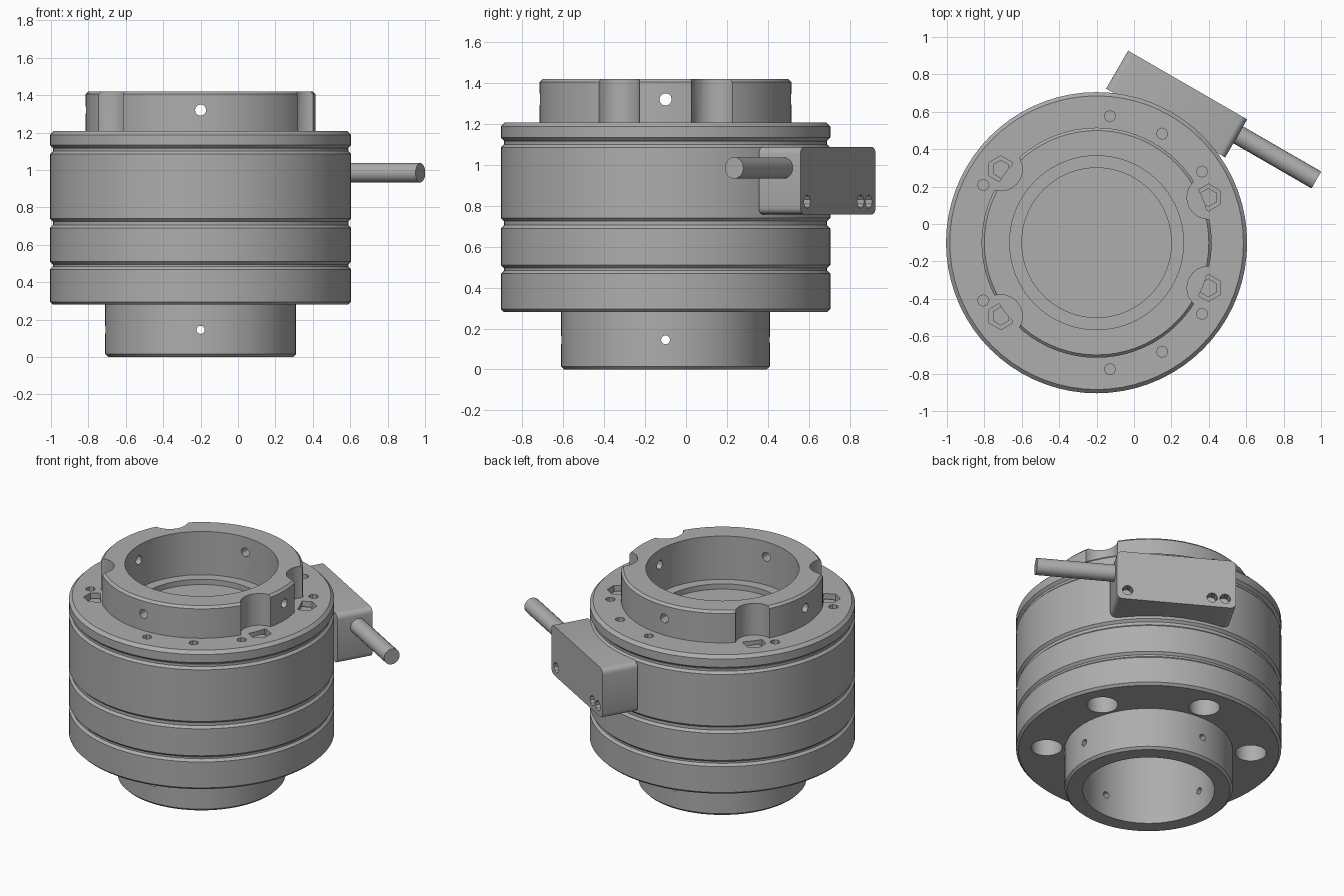
import bpy, bmesh
from math import sin, cos, pi, radians
from mathutils import Matrix, Vector

cube = bpy.data.objects.get("Cube")
if cube:
    bpy.data.objects.remove(cube, do_unlink=True)

AXIS = Vector((-0.2, -0.1, 0))      # centre line of the turned body
R = 0.805                           # body radius

metal = bpy.data.materials.new("grey metal")
metal.use_nodes = True
GREY = (0.42, 0.42, 0.42, 1)
metal.diffuse_color = GREY
metal.node_tree.nodes["Principled BSDF"].inputs["Base Color"].default_value = GREY


def finish(name, bm):
    bmesh.ops.recalc_face_normals(bm, faces=bm.faces)
    mesh = bpy.data.meshes.new(name)
    bm.to_mesh(mesh)
    bm.free()
    mesh.materials.append(metal)
    ob = bpy.data.objects.new(name, mesh)
    bpy.context.collection.objects.link(ob)
    return ob


def lathe(name, profile, n=72):
    """Revolve a closed (radius, z) outline about the body axis."""
    bm = bmesh.new()
    rings = [[bm.verts.new(AXIS + Vector((r * cos(2 * pi * i / n), r * sin(2 * pi * i / n), z)))
              for i in range(n)] for r, z in profile]
    for a, b in zip(rings, rings[1:] + rings[:1]):
        for i in range(n):
            j = (i + 1) % n
            bm.faces.new((a[i], a[j], b[j], b[i]))
    return finish(name, bm)


def rod(name, centre, direction, r, length, n=24):
    bm = bmesh.new()
    turn = Vector(direction).to_track_quat('Z', 'Y').to_matrix().to_4x4()
    bmesh.ops.create_cone(bm, cap_ends=True, segments=n, radius1=r, radius2=r, depth=length,
                          matrix=Matrix.Translation(centre) @ turn)
    return finish(name, bm)


def polar(angle, r, z):
    a = radians(angle)
    return AXIS + Vector((r * cos(a), r * sin(a), z))


def cut(ob, cutters):
    for c in cutters:
        m = ob.modifiers.new("cut", 'BOOLEAN')
        m.operation, m.solver, m.object = 'DIFFERENCE', 'EXACT', c
    bpy.context.view_layer.update()
    mesh = bpy.data.meshes.new_from_object(ob.evaluated_get(bpy.context.evaluated_depsgraph_get()))
    ob.modifiers.clear()
    ob.data = mesh
    for c in cutters:
        bpy.data.objects.remove(c, do_unlink=True)


def band(inner, outer, low, high, c=0.015):
    """Ring outline with chamfered outer edges."""
    return [(inner, low), (outer - c, low), (outer, low + c),
            (outer, high - c), (outer - c, high), (inner, high)]


def cross_holes(z, r):
    return [rod("cutter", AXIS + Vector((0, 0, z)), d, r, 3, 12) for d in ((1, 0, 0), (0, 1, 0))]


# Lower hub: bored collar under a drilled flange
hub = lathe("lower_flange", band(0.4, R, 0.28, 0.483))
cut(hub, [rod("cutter", polar(23 + 60 * k, 0.62, 0.3), (0, 0, 1), 0.095, 0.25) for k in range(6)])
collar = lathe("lower_collar", band(0.4, 0.51, 0, 0.3))
cut(collar, cross_holes(0.145, 0.022))

# Stacked body rings, with a narrower core showing in the grooves
core = lathe("inner_core", band(0.4, R - 0.015, 0.45, 1.13))
spacer = lathe("middle_ring", band(0.45, R, 0.495, 0.705))
housing = lathe("main_housing", band(0.45, R, 0.725, 1.1))

# Upper flange with bolt pockets and small tapped holes
BOLTS = (22, -22, 142.5, 217.5)
upper = lathe("upper_flange", band(0.49, R, 1.113, 1.208, 0.02))
pockets = [rod("cutter", polar(a, 0.645, 1.2), (0, 0, 1), 0.072, 0.12, 6) for a in BOLTS]
pockets += [rod("cutter", polar(s * a, 0.68, 1.21), (0, 0, 1), 0.03, 0.1, 8)
            for a in (34, 59, 84, 153) for s in (1, -1)]
cut(upper, pockets)
for k, a in enumerate(BOLTS):
    rod(f"bolt_{k + 1}", polar(a, 0.645, 1.15), (0, 0, 1), 0.05, 0.06, 6)

# Upper collar, scalloped around the bolts
ring = lathe("upper_collar", band(0.465, 0.615, 1.13, 1.42))
cut(ring, [rod("cutter", polar(a, 0.645, 1.4), (0, 0, 1), 0.115, 0.384) for a in BOLTS]
    + cross_holes(1.32, 0.03))

# Disc closing the bore
rod("bore_floor", AXIS + Vector((0, 0, 1.075)), (0, 0, 1), 0.48, 0.04, 72)

# Connector block on the back left side
out = Vector((cos(radians(60)), sin(radians(60)), 0))
along = Vector((out.y, -out.x, 0))
bm = bmesh.new()
bmesh.ops.create_cube(bm, size=1, matrix=Matrix.Diagonal((0.735, 0.235, 0.33, 1)))
bmesh.ops.bevel(bm, geom=[e for e in bm.edges if abs(e.verts[0].co.y - e.verts[1].co.y) > 0.1],
                offset=0.035, segments=4, profile=0.5, affect='EDGES')
bmesh.ops.transform(bm, verts=bm.verts, matrix=Matrix.Translation(
    AXIS + out * 0.856 + Vector((0, 0, 0.923))) @ Matrix.Rotation(radians(-30), 4, 'Z'))
block = finish("connector_block", bm)
cut(block, [rod("cutter", AXIS + out * 0.97 + along * t + Vector((0, 0, 0.82)), out, 0.033, 0.1, 10)
            for t in (-0.3, -0.22, 0.3)])

# Cable leaving the block
rod("cable", AXIS + out * 0.878 + along * 0.6 + Vector((0, 0, 0.985)), along, 0.052, 0.5)

# Smooth round walls, keep edges sharp
bpy.ops.object.select_all(action='DESELECT')
for ob in bpy.context.scene.objects:
    if ob.type == 'MESH':
        ob.select_set(True)
        bpy.context.view_layer.objects.active = ob
bpy.ops.object.shade_smooth_by_angle(angle=radians(30))
